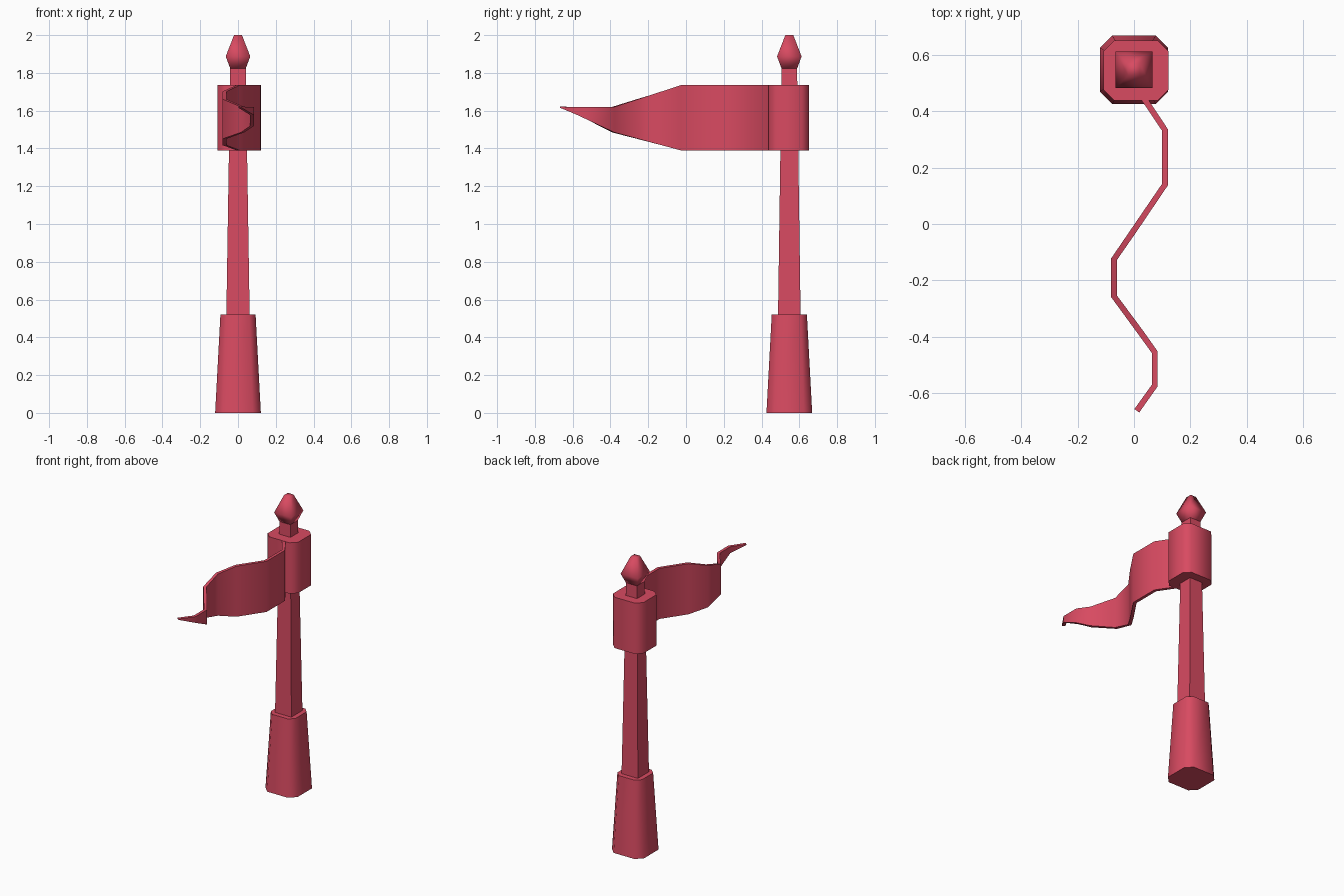
import bpy, bmesh
from math import radians
from mathutils import Vector

cube = bpy.data.objects.get("Cube")
if cube:
    bpy.data.objects.remove(cube)

red = bpy.data.materials.new("red")
red.use_nodes = True
colour = (0.69, 0.069, 0.12, 1)
red.diffuse_color = colour
red.node_tree.nodes["Principled BSDF"].inputs["Base Color"].default_value = colour

POLE_Y = 0.547


def finish(name, bm, angle):
    bmesh.ops.recalc_face_normals(bm, faces=bm.faces[:])
    mesh = bpy.data.meshes.new(name)
    bm.to_mesh(mesh)
    bm.free()
    mesh.materials.append(red)
    obj = bpy.data.objects.new(name, mesh)
    bpy.context.collection.objects.link(obj)
    bpy.ops.object.select_all(action="DESELECT")
    obj.select_set(True)
    bpy.context.view_layer.objects.active = obj
    if angle is None:
        bpy.ops.object.shade_smooth()
    else:
        bpy.ops.object.shade_smooth_by_angle(angle=radians(angle))
    return obj


def outline(hx, hy, cut):
    """Rectangle outline, with cut corners when cut is above zero."""
    points = []
    for sx, sy in ((1, 1), (-1, 1), (-1, -1), (1, -1)):
        if not cut:
            points.append((sx * hx, sy * hy))
            continue
        pair = [(sx * hx, sy * (hy - cut)), (sx * (hx - cut), sy * hy)]
        points += pair if sx * sy > 0 else pair[::-1]
    return points


def stack(bm, rings):
    """Join rings of points into a closed solid."""
    loops = [[bm.verts.new(p) for p in ring] for ring in rings]
    for a, b in zip(loops, loops[1:]):
        for i in range(len(a)):
            j = (i + 1) % len(a)
            bm.faces.new((a[i], a[j], b[j], b[i]))
    bm.faces.new(loops[0][::-1])
    bm.faces.new(loops[-1])


def column(name, levels, x=0, y=POLE_Y, angle=50):
    """Levels are (z, half width, half depth, corner cut)."""
    bm = bmesh.new()
    stack(bm, [[(x + px, y + py, z) for px, py in outline(hx, hy, cut)]
               for z, hx, hy, cut in levels])
    return finish(name, bm, angle)


# Post
column("post_base", [(0, 0.121, 0.121, 0.043), (0.522, 0.093, 0.093, 0.033)])
column("post_shaft", [(0.5, 0.062, 0.06, 0), (1.825, 0.041, 0.041, 0)])
column("flag_sleeve", [(1.39, 0.115, 0.107, 0.038), (1.737, 0.115, 0.107, 0.038)],
       x=0.007, y=0.544)
column("finial", [(1.82, 0.04, 0.04, 0), (1.887, 0.065, 0.065, 0),
                  (2.0, 0.021, 0.021, 0)], angle=None)

# Rippling flag: centre line seen from above, with bottom and top heights
path = [(0.025, 0.46, 1.39, 1.735), (0.11, 0.333, 1.39, 1.735),
        (0.11, 0.14, 1.39, 1.735), (0.0, -0.022, 1.39, 1.735),
        (-0.071, -0.125, 1.417, 1.702), (-0.071, -0.256, 1.451, 1.661),
        (0.024, -0.385, 1.485, 1.62), (0.074, -0.455, 1.519, 1.62),
        (0.074, -0.572, 1.577, 1.62), (0.01, -0.662, 1.616, 1.621)]
flat = [Vector(p[:2]) for p in path]
rings = []
for i, (x, y, low, high) in enumerate(path):
    before = (flat[i] - flat[max(i - 1, 0)]).normalized()
    after = (flat[min(i + 1, len(flat) - 1)] - flat[i]).normalized()
    along = (before + after).normalized()
    side = Vector((-along.y, along.x)) * 0.0105
    a, b = flat[i] + side, flat[i] - side
    rings.append([(a.x, a.y, low), (b.x, b.y, low), (b.x, b.y, high), (a.x, a.y, high)])
bm = bmesh.new()
stack(bm, rings)
finish("flag", bm, 50)
